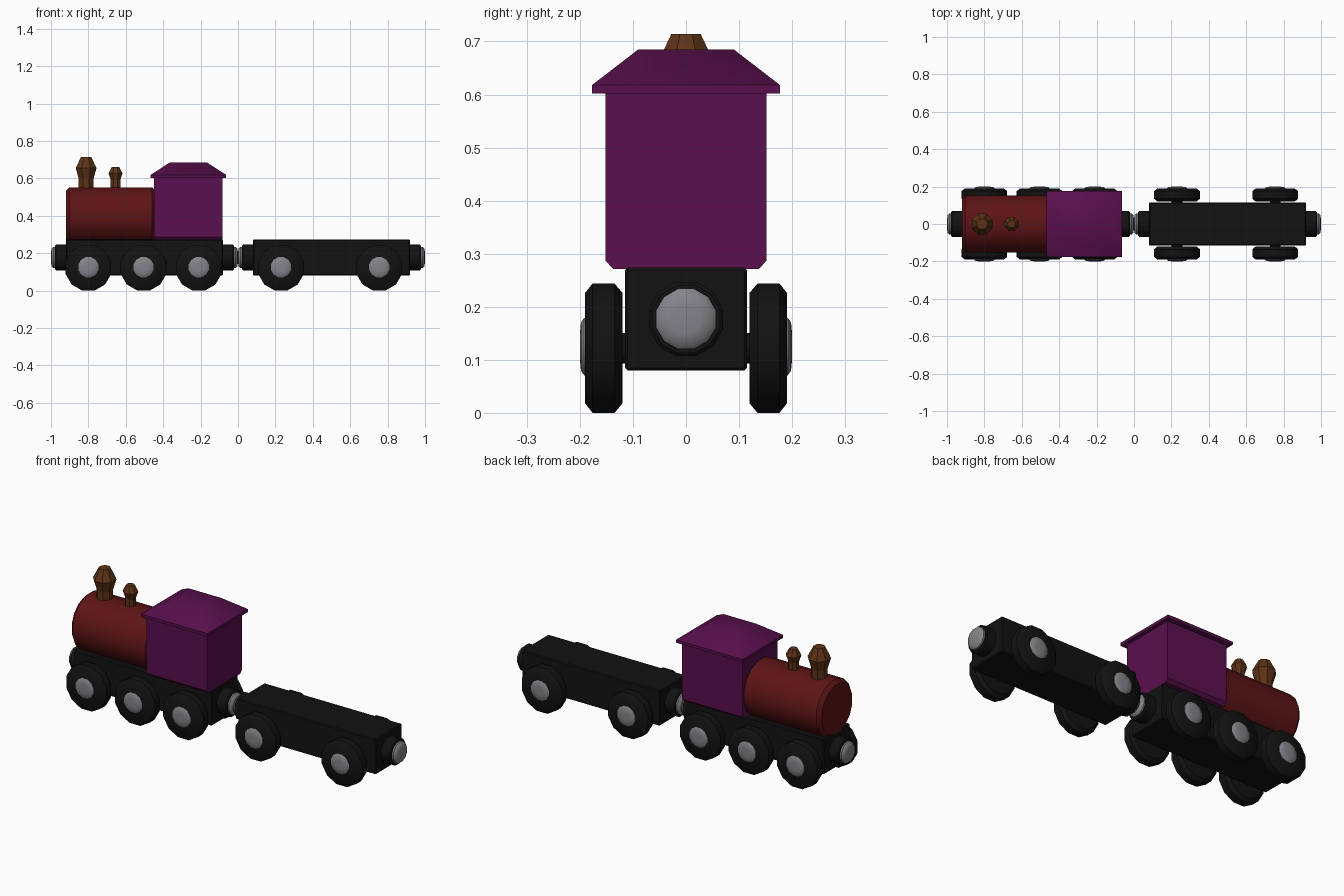
import bpy, bmesh, math
from mathutils import Vector

if "Cube" in bpy.data.objects:
    bpy.data.objects.remove(bpy.data.objects["Cube"])


def material(name, rgb):
    m = bpy.data.materials.new(name)
    m.diffuse_color = (*rgb, 1)
    m.use_nodes = True
    m.node_tree.nodes["Principled BSDF"].inputs["Base Color"].default_value = m.diffuse_color
    return m


BLACK = material("black", (0.006, 0.006, 0.006))
METAL = material("metal", (0.23, 0.23, 0.25))
RED = material("red", (0.11, 0.007, 0.008))
PURPLE = material("purple", (0.1, 0.005, 0.075))
BROWN = material("brown", (0.11, 0.033, 0.008))


def finish(name, bm, mat, smooth=None):
    bmesh.ops.recalc_face_normals(bm, faces=bm.faces[:])
    me = bpy.data.meshes.new(name)
    bm.to_mesh(me)
    bm.free()
    me.materials.append(mat)
    ob = bpy.data.objects.new(name, me)
    bpy.context.collection.objects.link(ob)
    if smooth:
        bpy.ops.object.select_all(action='DESELECT')
        ob.select_set(True)
        bpy.context.view_layer.objects.active = ob
        bpy.ops.object.shade_smooth_by_angle(angle=math.radians(smooth))
    return ob


def loft(bm, rings):
    """Skin a list of vertex rings and cap both ends."""
    n = len(rings[0])
    for r0, r1 in zip(rings, rings[1:]):
        for i in range(n):
            j = (i + 1) % n
            bm.faces.new((r0[i], r0[j], r1[j], r1[i]))
    bm.faces.new(rings[0])
    bm.faces.new(rings[-1])


def lathe(name, axis, centre, profile, sides, mat, smooth=40):
    """Turn (radius, distance along axis) points around an axis."""
    bm = bmesh.new()
    rings = []
    for r, t in profile:
        ring = []
        for i in range(sides):
            a = 2 * math.pi * (i + 0.5) / sides
            u, v = r * math.cos(a), r * math.sin(a)
            p = {'x': (t, u, v), 'y': (u, t, v), 'z': (u, v, t)}[axis]
            ring.append(bm.verts.new(Vector(centre) + Vector(p)))
        rings.append(ring)
    loft(bm, rings)
    return finish(name, bm, mat, smooth)


def stacked_box(name, levels, mat, smooth=None, bevel=0):
    """Rectangles (x0, x1, half width, z) joined from bottom to top."""
    bm = bmesh.new()
    loft(bm, [[bm.verts.new(p) for p in ((x0, -y, z), (x1, -y, z), (x1, y, z), (x0, y, z))]
              for x0, x1, y, z in levels])
    if bevel:
        bmesh.ops.bevel(bm, geom=bm.edges[:], offset=bevel, segments=1, affect='EDGES')
    return finish(name, bm, mat, smooth)


def buffer(name, x, d):
    # collar and domed metal cap, starting at the chassis end x, pointing along d
    lathe(name + "_collar", 'x', (x, 0, 0.177),
          [(0.0725, -0.01 * d), (0.0725, 0.052 * d), (0.066, 0.058 * d)], 12, BLACK)
    lathe(name + "_cap", 'x', (x, 0, 0.177),
          [(0.059, 0.05 * d), (0.059, 0.066 * d), (0.050, 0.076 * d), (0.028, 0.08 * d)], 12, METAL)


def undercarriage(name, x0, x1, wheel_xs):
    stacked_box(name + "_chassis", [(x0, x1, 0.115, 0.08), (x0, x1, 0.115, 0.274)],
                BLACK, bevel=0.005)
    buffer(name + "_front_buffer", x0, -1)
    buffer(name + "_rear_buffer", x1, 1)
    for i, x in enumerate(wheel_xs, 1):
        lathe(f"{name}_axle_{i}", 'y', (x, 0, 0.122), [(0.03, -0.13), (0.03, 0.13)], 12, BLACK)
        for s, side in ((-1, "right"), (1, "left")):
            lathe(f"{name}_{side}_wheel_{i}", 'y', (x, 0, 0.122),
                  [(0.108, 0.12 * s), (0.1265, 0.135 * s), (0.1265, 0.176 * s), (0.108, 0.19 * s)],
                  12, BLACK)
            lathe(f"{name}_{side}_hub_{i}", 'y', (x, 0, 0.125),
                  [(0.056, 0.18 * s), (0.056, 0.192 * s), (0.047, 0.198 * s), (0.025, 0.2 * s)],
                  12, METAL)


# Both vehicles' running gear
undercarriage("engine", -0.92, -0.08, (-0.80, -0.505, -0.21))
undercarriage("wagon", 0.08, 0.92, (0.23, 0.755))

# Boiler
lathe("boiler", 'x', (0, 0, 0.4),
      [(0.135, -0.92), (0.155, -0.9), (0.155, -0.46), (0.14, -0.445)], 16, RED)

# Cab with chamfered lower edges
stacked_box("cab", [(-0.45, -0.083, 0.137, 0.271), (-0.45, -0.083, 0.152, 0.287),
                    (-0.45, -0.083, 0.152, 0.61)], PURPLE)

# Hipped roof
stacked_box("roof", [(-0.468, -0.063, 0.177, 0.602), (-0.468, -0.063, 0.177, 0.618),
                     (-0.365, -0.166, 0.09, 0.685)], PURPLE, smooth=50)

# Chimney and steam dome
lathe("chimney", 'z', (-0.812, 0, 0),
      [(0.043, 0.53), (0.043, 0.598), (0.06, 0.655), (0.03, 0.714)], 8, BROWN, None)
lathe("steam_dome", 'z', (-0.655, 0, 0),
      [(0.028, 0.53), (0.028, 0.592), (0.04, 0.627), (0.021, 0.662)], 8, BROWN, None)
